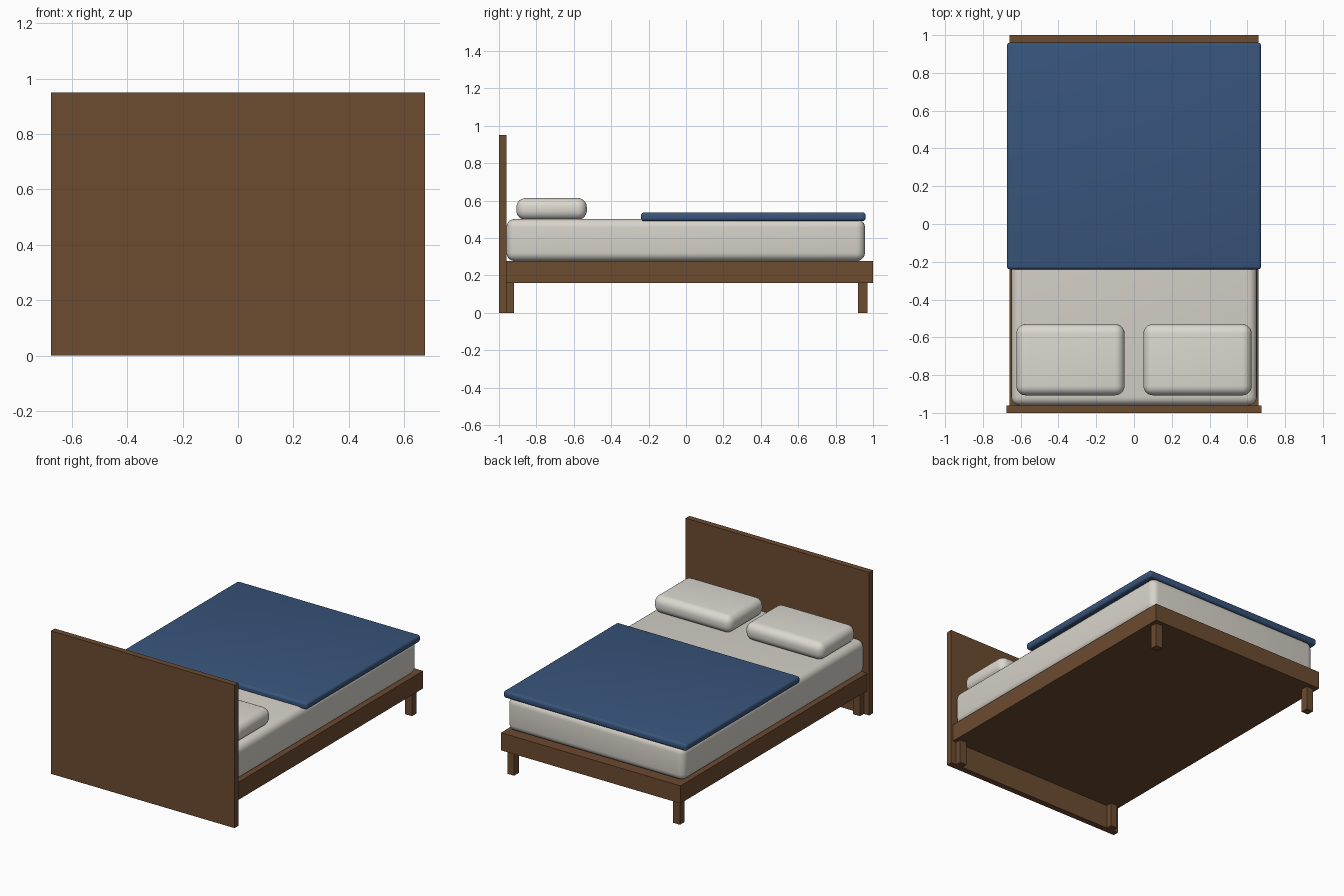
import bpy
import math

cube = bpy.data.objects.get("Cube")
if cube:
    bpy.data.objects.remove(cube, do_unlink=True)


def material(name, rgb):
    m = bpy.data.materials.new(name)
    m.use_nodes = True
    color = (*rgb, 1)
    m.diffuse_color = color
    bsdf = m.node_tree.nodes["Principled BSDF"]
    bsdf.inputs["Base Color"].default_value = color
    bsdf.inputs["Roughness"].default_value = 0.8
    return m


wood = material("brown wood", (0.15, 0.07, 0.03))
linen = material("off white linen", (0.68, 0.65, 0.59))
cotton = material("pillow white", (0.71, 0.69, 0.63))
blue = material("navy blanket", (0.04, 0.09, 0.20))


def box(name, x, y, z, mat, radius=0, segments=5):
    """Box spanning the given (low, high) ranges, with optional rounded edges."""
    spans = (x, y, z)
    bpy.ops.mesh.primitive_cube_add(size=1, location=[sum(s) / 2 for s in spans])
    ob = bpy.context.object
    ob.name = name
    ob.scale = [s[1] - s[0] for s in spans]
    bpy.ops.object.transform_apply(location=False, rotation=False, scale=True)
    ob.data.materials.append(mat)
    if radius:
        bevel = ob.modifiers.new("rounded edges", "BEVEL")
        bevel.width = radius
        bevel.segments = segments
        bpy.ops.object.modifier_apply(modifier=bevel.name)
        bpy.ops.object.shade_smooth_by_angle(angle=math.radians(40))
    return ob


# Wooden frame
box("headboard", (-0.675, 0.675), (-1, -0.96), (0, 0.95), wood)
box("bed_frame", (-0.66, 0.66), (-0.97, 1), (0.16, 0.277), wood)

# Four square legs
for side, sx in (("left", 1), ("right", -1)):
    for end, sy in (("head", -1), ("foot", 1)):
        x, y = sx * 0.61, sy * 0.945
        box(f"{end}_leg_{side}", (x - 0.025, x + 0.025), (y - 0.025, y + 0.025),
            (0, 0.165), wood)

# Bedding
box("mattress", (-0.65, 0.65), (-0.96, 0.957), (0.277, 0.502), linen, 0.045)
box("blanket", (-0.673, 0.673), (-0.24, 0.96), (0.49, 0.537), blue, 0.016, 4)

# Pillows
for side, sx in (("left", 1), ("right", -1)):
    box(f"pillow_{side}", sorted((sx * 0.05, sx * 0.623)), (-0.907, -0.53),
        (0.497, 0.614), cotton, 0.05, 6)
